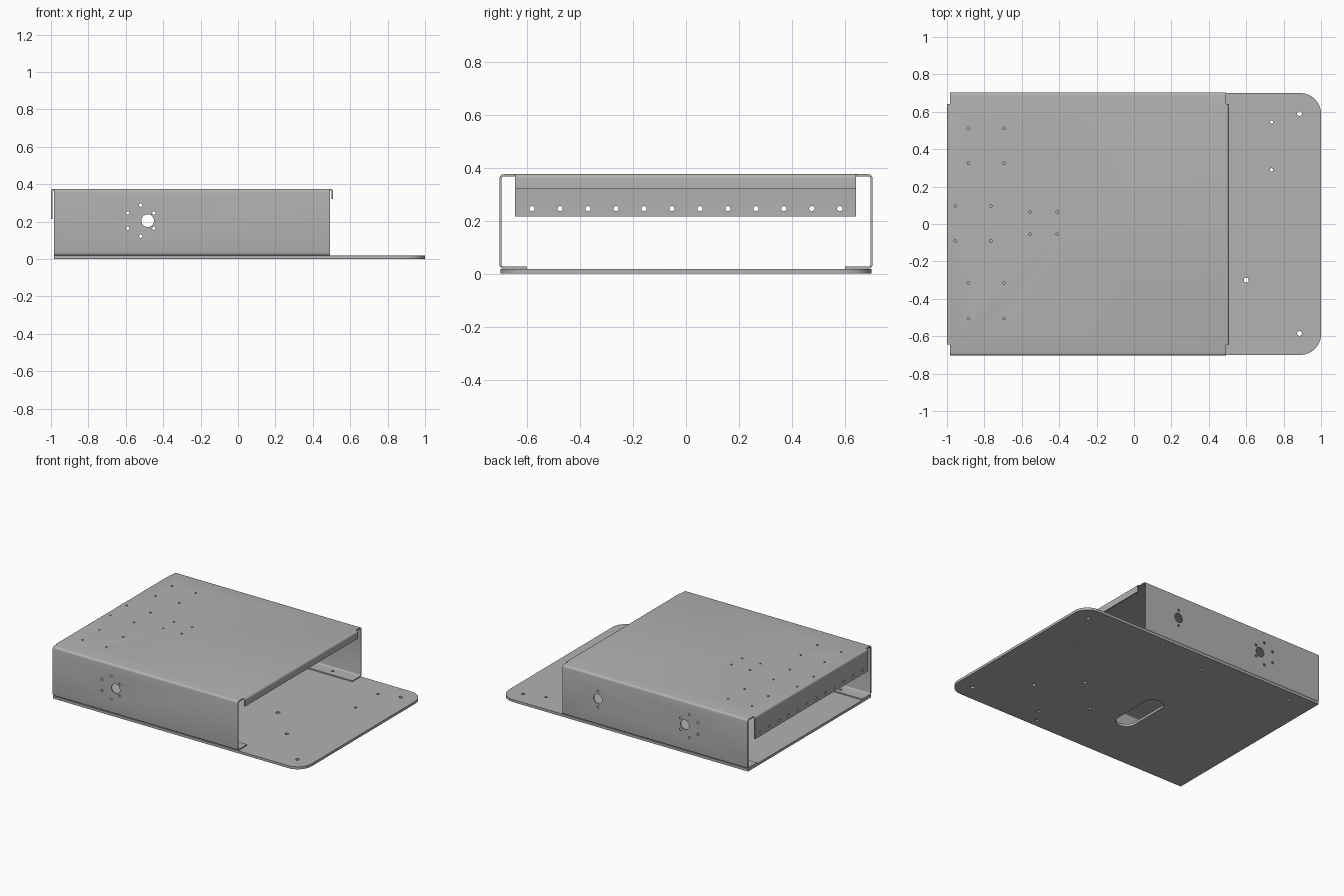
import bpy
import bmesh
from math import cos, sin, pi
from mathutils import Vector

cube = bpy.data.objects.get("Cube")
if cube:
    bpy.data.objects.remove(cube, do_unlink=True)

metal = bpy.data.materials.new("sheet grey")
metal.use_nodes = True
grey = (0.445, 0.445, 0.445, 1)
metal.diffuse_color = grey
metal.node_tree.nodes["Principled BSDF"].inputs["Base Color"].default_value = grey

GAUGE = 0.008
BASE_TOP = 0.018
TOP = 0.375


def place(axis, u, v, w):
    """Put a 2D point (u, v) at distance w along the axis."""
    return {"x": (w, u, v), "y": (u, w, v), "z": (u, v, w)}[axis]


def add_prism(bm, outline, axis, lo, hi):
    ring = [bm.verts.new(place(axis, u, v, lo)) for u, v in outline]
    face = bm.faces.new(ring)
    grown = bmesh.ops.extrude_face_region(bm, geom=[face])["geom"]
    shift = Vector(place(axis, 0, 0, hi - lo))
    bmesh.ops.translate(bm, vec=shift, verts=[g for g in grown if isinstance(g, bmesh.types.BMVert)])


def finish(name, bm):
    bmesh.ops.recalc_face_normals(bm, faces=bm.faces)
    mesh = bpy.data.meshes.new(name)
    bm.to_mesh(mesh)
    bm.free()
    mesh.materials.append(metal)
    ob = bpy.data.objects.new(name, mesh)
    bpy.context.collection.objects.link(ob)
    return ob


def hole(axis, u, v, w, r, stretch=0):
    """Outline of a round hole, or a slot stretched along v."""
    pts = []
    for i in range(25 if stretch else 24):
        a = 2 * pi * i / 24
        pts.append((u + r * cos(a), v + r * sin(a) + (stretch if i <= 12 else -stretch) / 2))
    if stretch:
        pts.insert(13, (u - r, v - stretch / 2))
        pts[-1] = (u + r, v - stretch / 2)
    return pts, axis, w - 0.03, w + 0.03


def activate(ob):
    bpy.ops.object.select_all(action="DESELECT")
    ob.select_set(True)
    bpy.context.view_layer.objects.active = ob


def punch(ob, holes):
    """Cut all the holes in one go, then discard the cutter."""
    bm = bmesh.new()
    for h in holes:
        add_prism(bm, *h)
    cutter = finish("hole_cutter", bm)
    cutter.hide_render = True
    mod = ob.modifiers.new("holes", "BOOLEAN")
    mod.operation, mod.solver, mod.object = "DIFFERENCE", "EXACT", cutter
    activate(ob)
    bpy.ops.object.modifier_apply(modifier=mod.name)
    bpy.data.objects.remove(cutter, do_unlink=True)


def smooth(ob):
    activate(ob)
    bpy.ops.object.shade_smooth_by_angle(angle=pi / 6)


def folded_sheet(name, corners, axis, lo, hi, bend=0.012):
    """Sheet metal folded along a centre line, with rounded bends."""
    corners = [Vector(c) for c in corners]
    path = [corners[0]]
    for a, b, c in zip(corners, corners[1:], corners[2:]):
        start, end = b + (a - b).normalized() * bend, b + (c - b).normalized() * bend
        centre = start + end - b
        for i in range(5):
            t = pi / 2 * i / 4
            path.append(centre + (start - centre) * cos(t) + (end - centre) * sin(t))
    path.append(corners[-1])
    bm = bmesh.new()
    near, far = ([bm.verts.new(place(axis, p.x, p.y, w)) for p in path] for w in (lo, hi))
    for i in range(len(path) - 1):
        bm.faces.new((near[i], near[i + 1], far[i + 1], far[i]))
    ob = finish(name, bm)
    mod = ob.modifiers.new("gauge", "SOLIDIFY")
    mod.thickness, mod.offset, mod.use_even_offset = GAUGE, 0, True
    activate(ob)
    bpy.ops.object.modifier_apply(modifier=mod.name)
    return ob


# Base plate with two rounded corners, mounting holes and a cable slot
outline = [(-0.985, 0.7), (-0.985, -0.7)]
R = 0.11
for sy, a0 in ((-1, -pi / 2), (1, 0)):
    for i in range(13):
        a = a0 + pi / 2 * i / 12
        outline.append((1 - R + R * cos(a), sy * (0.7 - R) + R * sin(a)))
bm = bmesh.new()
add_prism(bm, outline, "z", 0, BASE_TOP)
base = finish("base_plate", bm)

flange_holes = [hole("z", x, y, 0.01, 0.01) for x, y in
                ((0.3, 0.65), (0.285, -0.645), (-0.795, 0.62), (-0.785, -0.64))]
base_holes = [hole("z", x, y, 0.01, r) for x, y, r in (
    (0.885, 0.59, 0.013), (0.885, -0.585, 0.013), (0.735, 0.545, 0.009), (0.735, 0.29, 0.009),
    (0.6, -0.3, 0.013), (0.365, -0.065, 0.013), (0.125, -0.3, 0.012), (0.35, -0.55, 0.01),
    (-0.11, 0.555, 0.01), (-0.115, 0.3, 0.006))]
slot = hole("z", -0.165, -0.14, 0.01, 0.07, 0.27)
punch(base, base_holes + flange_holes + [slot])
smooth(base)

# Cover: top, two sides and inward bottom flanges, in one folded sheet
h = GAUGE / 2
side, low, high = 0.704 - h, BASE_TOP + h, TOP - h
cover = folded_sheet("cover", [(-0.6, low), (-side, low), (-side, high), (side, high),
                               (side, low), (0.6, low)], "x", -0.985, 0.492)

# Hole groups in the top
cover_holes = list(flange_holes)
for cx, cy, dx, dy in ((-0.79, 0.418, 0.095, 0.093), (-0.86, 0.003, 0.095, 0.093),
                       (-0.79, -0.41, 0.095, 0.095), (-0.483, 0.005, 0.073, 0.06)):
    for sx in (-1, 1):
        for sy in (-1, 1):
            cover_holes.append(hole("z", cx + sx * dx, cy + sy * dy, high, 0.007))

# Large side openings, each ringed by six screw holes
ZC = 0.205
for y in (-side, side):
    cover_holes.append(hole("y", -0.483, ZC, y, 0.034))
    for dx, dz in ((-0.07, 0.041), (0, 0.083), (0.07, 0.041)):
        for s in (-1, 1):
            cover_holes.append(hole("y", -0.52 + dx, ZC + s * dz, y, 0.009))

# Second opening in the back, with two screw holes
cover_holes.append(hole("y", 0.21, ZC, side, 0.034))
for s in (-1, 1):
    cover_holes.append(hole("y", 0.21, ZC + s * 0.058, side, 0.008))
punch(cover, cover_holes)
smooth(cover)

# Folded end lips, the long one with a row of holes
LIP = 0.645
long_lip = folded_sheet("long_end_lip", [(-0.985, high), (-1 + h, high), (-1 + h, 0.215)],
                        "y", -LIP, LIP - 0.004, 0.01)
punch(long_lip, [hole("x", -0.581 + i * 0.1056, 0.245, -1 + h, 0.01) for i in range(12)])
smooth(long_lip)
short_lip = folded_sheet("short_end_lip", [(0.492, high), (0.508 - h, high), (0.508 - h, 0.32)],
                         "y", -LIP, LIP - 0.004, 0.01)
smooth(short_lip)
